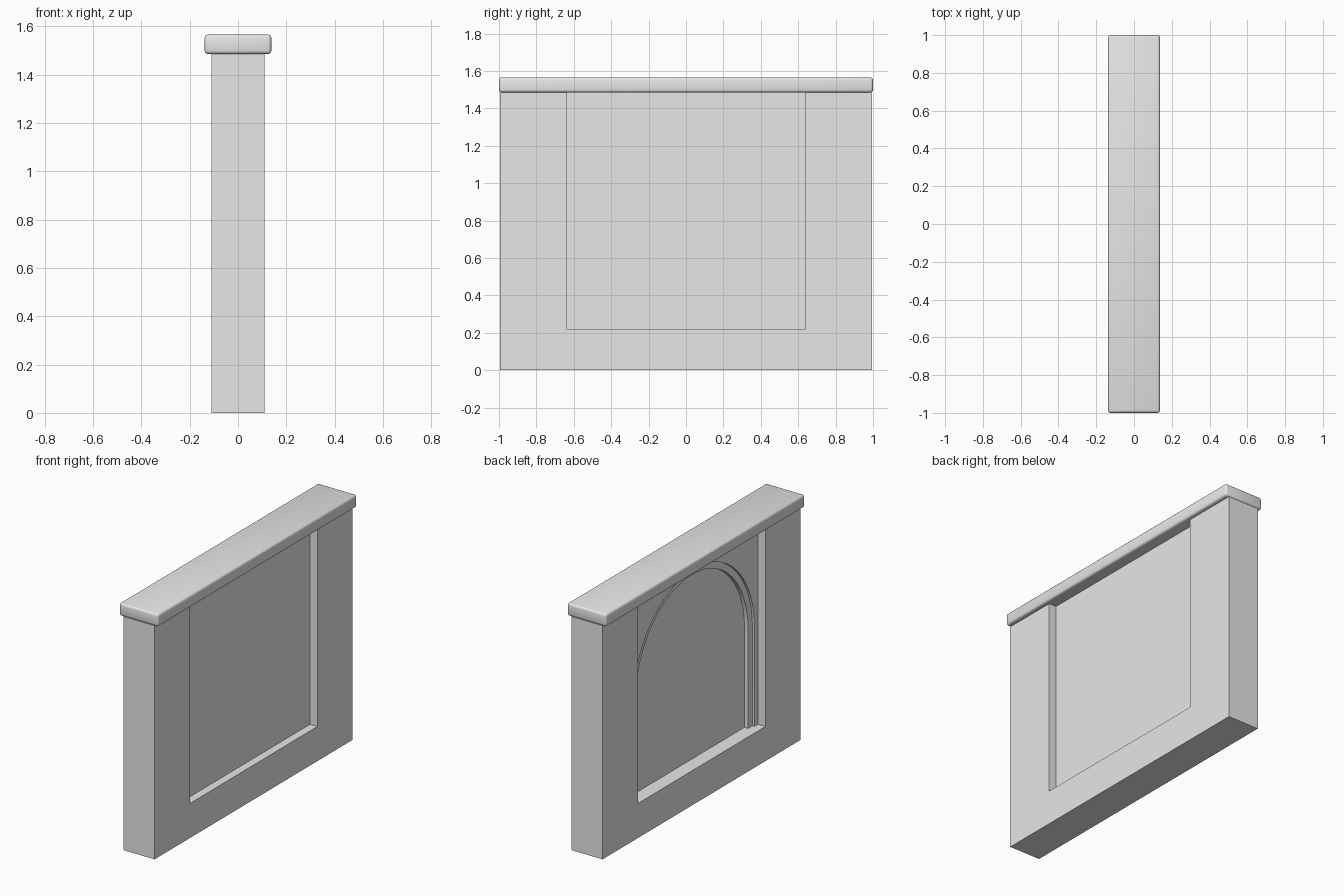
import bpy
import bmesh
import math

if "Cube" in bpy.data.objects:
    bpy.data.objects.remove(bpy.data.objects["Cube"], do_unlink=True)

stone = bpy.data.materials.new("grey stone")
stone.use_nodes = True
GREY = (0.8, 0.8, 0.8, 1)
stone.diffuse_color = GREY
stone.node_tree.nodes["Principled BSDF"].inputs["Base Color"].default_value = GREY

HALF_X = 0.11        # half the wall thickness
WALL_TOP = 1.485
SILL = 0.22          # bottom of the recessed panels
PANEL_HALF = 0.64
PANEL_DEPTH = 0.052
SPRING = 0.85        # height where the arch begins to curve


def prism(name, outline, x0, x1):
    """Extrude a (y, z) outline along x."""
    bm = bmesh.new()
    face = bm.faces.new([bm.verts.new((x0, y, z)) for y, z in outline])
    new = bmesh.ops.extrude_face_region(bm, geom=[face])["geom"]
    for v in new:
        if isinstance(v, bmesh.types.BMVert):
            v.co.x = x1
    bmesh.ops.recalc_face_normals(bm, faces=bm.faces)
    mesh = bpy.data.meshes.new(name)
    bm.to_mesh(mesh)
    bm.free()
    mesh.materials.append(stone)
    obj = bpy.data.objects.new(name, mesh)
    bpy.context.collection.objects.link(obj)
    return obj


def rectangle(half, bottom, top):
    return [(-half, bottom), (half, bottom), (half, top), (-half, top)]


def arch(radius, steps=48):
    curve = [(radius * math.cos(math.pi * i / steps),
              SPRING + radius * math.sin(math.pi * i / steps))
             for i in range(steps + 1)]
    return [(-radius, SILL), (radius, SILL)] + curve


def activate(obj):
    bpy.ops.object.select_all(action="DESELECT")
    obj.select_set(True)
    bpy.context.view_layer.objects.active = obj


def carve(target, cutter):
    cutter.hide_render = True
    mod = target.modifiers.new("recess", "BOOLEAN")
    mod.operation = "DIFFERENCE"
    mod.solver = "EXACT"
    mod.object = cutter
    activate(target)
    bpy.ops.object.modifier_apply(modifier=mod.name)
    bpy.data.objects.remove(cutter, do_unlink=True)


# Wall body
wall = prism("wall", rectangle(0.995, 0, WALL_TOP), -HALF_X, HALF_X)

# Rectangular panel on both broad sides, open up to the coping
panel = rectangle(PANEL_HALF, SILL, WALL_TOP + 0.1)
for side in (-1, 1):
    carve(wall, prism("panel_cutter", panel,
                      side * 0.3, side * (HALF_X - PANEL_DEPTH)))

# Stepped blind arch inside the panel on the -x side
for radius, depth in ((0.605, 0.067), (0.562, 0.092)):
    carve(wall, prism("arch_cutter", arch(radius), -0.3, depth - HALF_X))
activate(wall)
bpy.ops.object.shade_smooth_by_angle(angle=math.radians(30))

# Coping with rounded edges
coping = prism("coping", rectangle(1.0, WALL_TOP, 1.565), -0.138, 0.138)
bevel = coping.modifiers.new("rounded edges", "BEVEL")
bevel.width = 0.014
bevel.segments = 3
activate(coping)
bpy.ops.object.modifier_apply(modifier=bevel.name)
bpy.ops.object.shade_smooth_by_angle(angle=math.radians(35))
